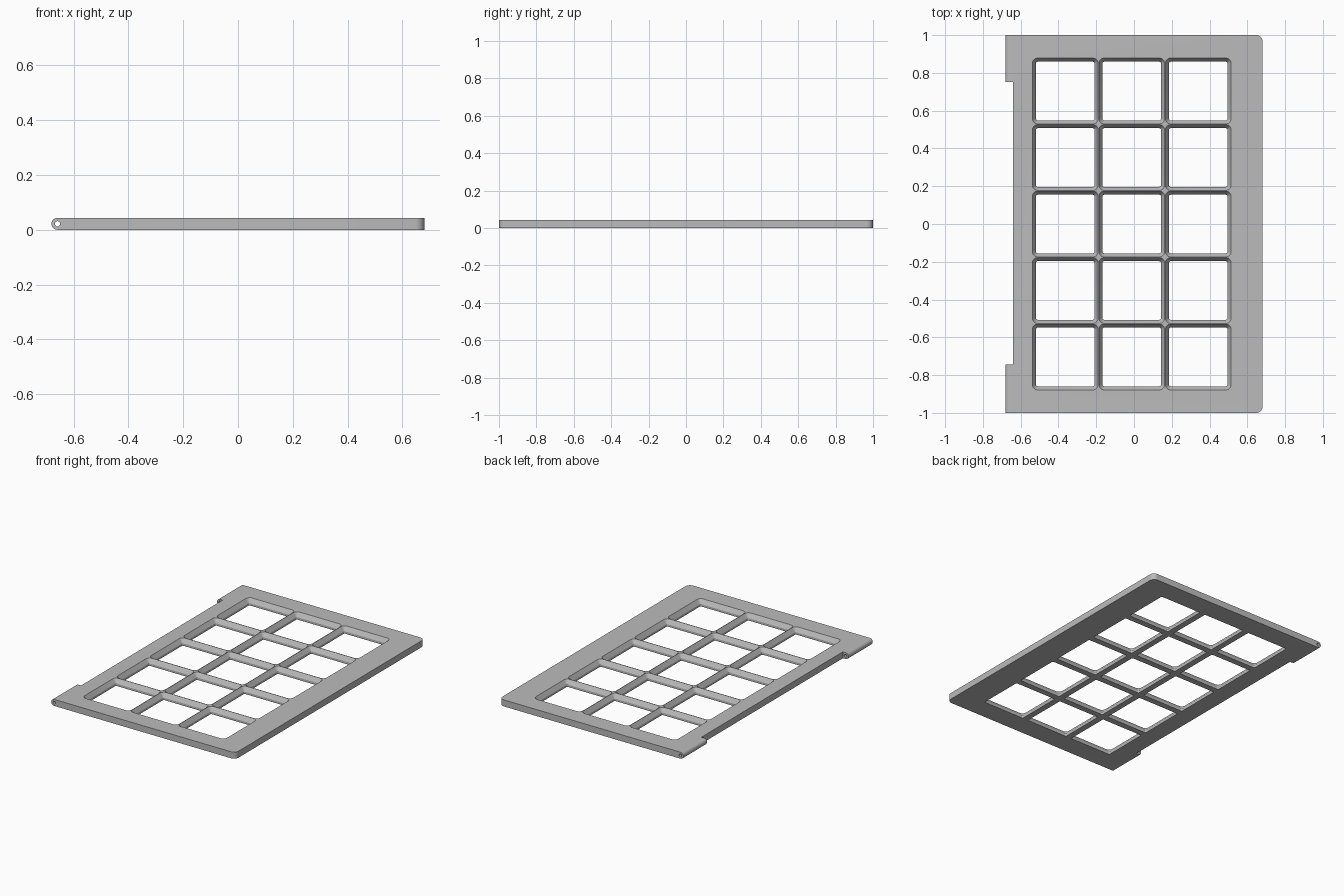
import bpy, bmesh, math
from mathutils import Matrix

if "Cube" in bpy.data.objects:
    bpy.data.objects.remove(bpy.data.objects["Cube"])

H = 0.0435            # plate thickness
HX, HY = 0.681, 1.0   # half width, half length
R = H / 2             # rounded hinge edge radius
PITCH = 0.352         # window spacing

grey = bpy.data.materials.new("plain grey")
grey.diffuse_color = (0.5, 0.5, 0.5, 1)
grey.use_nodes = True
grey.node_tree.nodes["Principled BSDF"].inputs["Base Color"].default_value = grey.diffuse_color


def make(name, bm):
    bmesh.ops.recalc_face_normals(bm, faces=bm.faces[:])
    me = bpy.data.meshes.new(name)
    bm.to_mesh(me)
    bm.free()
    me.materials.append(grey)
    ob = bpy.data.objects.new(name, me)
    bpy.context.collection.objects.link(ob)
    return ob


def loft(bm, rings):
    """Closed solid through a stack of equal-count point rings."""
    vs = [[bm.verts.new(p) for p in r] for r in rings]
    n = len(vs[0])
    for a, b in zip(vs, vs[1:]):
        for i in range(n):
            bm.faces.new((a[i], a[(i + 1) % n], b[(i + 1) % n], b[i]))
    bm.faces.new(vs[0][::-1])
    bm.faces.new(vs[-1])


def rounded_square(cx, cy, z, half, r, seg=5):
    pts = []
    for k, (sx, sy) in enumerate(((1, 1), (-1, 1), (-1, -1), (1, -1))):
        for i in range(seg + 1):
            a = math.pi / 2 * (k + i / seg)
            pts.append((cx + sx * (half - r) + r * math.cos(a),
                        cy + sy * (half - r) + r * math.sin(a), z))
    return pts


# plate: side profile with a round hinge edge, run along y
profile = [(HX, 0), (HX, H)]
for i in range(17):
    a = math.pi / 2 + math.pi * i / 16
    profile.append((-HX + R + R * math.cos(a), R + R * math.sin(a)))
bm = bmesh.new()
loft(bm, [[(x, y, z) for x, z in profile] for y in (-HY, HY)])
# rounded free corners
corners = [e for e in bm.edges
           if all(v.co.x > HX - 0.001 for v in e.verts)
           and abs(e.verts[0].co.y - e.verts[1].co.y) < 0.001]
bmesh.ops.bevel(bm, geom=corners, offset=0.035, offset_type='OFFSET',
                segments=8, profile=0.5, affect='EDGES')
plate = make("hinged_grid_panel", bm)

# window cutters: straight lower lip, sloped upper edge
bm = bmesh.new()
for c in (-1, 0, 1):
    for r in range(-2, 3):
        x, y = -0.012 + c * PITCH, r * PITCH
        loft(bm, [rounded_square(x, y, -0.02, 0.155, 0.008),
                  rounded_square(x, y, 0.015, 0.155, 0.008),
                  rounded_square(x, y, H + 0.0003, 0.1745, 0.028),
                  rounded_square(x, y, H + 0.02, 0.1745, 0.028)])
windows = make("window_cutter", bm)

# hinge notch cutter
bm = bmesh.new()
bmesh.ops.create_cube(bm, size=1, matrix=Matrix.Translation((-0.72, 0.004, R))
                      @ Matrix.Diagonal((0.16, 1.494, 0.2, 1)))
notch = make("notch_cutter", bm)

# pin hole cutter
bm = bmesh.new()
bmesh.ops.create_cone(bm, cap_ends=True, segments=20, radius1=0.0095,
                      radius2=0.0095, depth=2.4,
                      matrix=Matrix.Translation((-HX + R, 0, R))
                      @ Matrix.Rotation(math.pi / 2, 4, 'X'))
pin = make("pin_hole_cutter", bm)

# cut, then bake the result and drop the cutters
cutters = (windows, notch, pin)
for cut in cutters:
    cut.hide_render = True
    m = plate.modifiers.new(cut.name, 'BOOLEAN')
    m.operation, m.solver, m.object = 'DIFFERENCE', 'EXACT', cut
dg = bpy.context.evaluated_depsgraph_get()
baked = bpy.data.meshes.new_from_object(plate.evaluated_get(dg))
plate.modifiers.clear()
plate.data = baked
baked.materials.clear()
baked.materials.append(grey)
for p in baked.polygons:
    p.material_index = 0
for cut in cutters:
    bpy.data.objects.remove(cut)

bpy.ops.object.select_all(action='DESELECT')
plate.select_set(True)
bpy.context.view_layer.objects.active = plate
bpy.ops.object.shade_smooth_by_angle(angle=math.radians(25))
